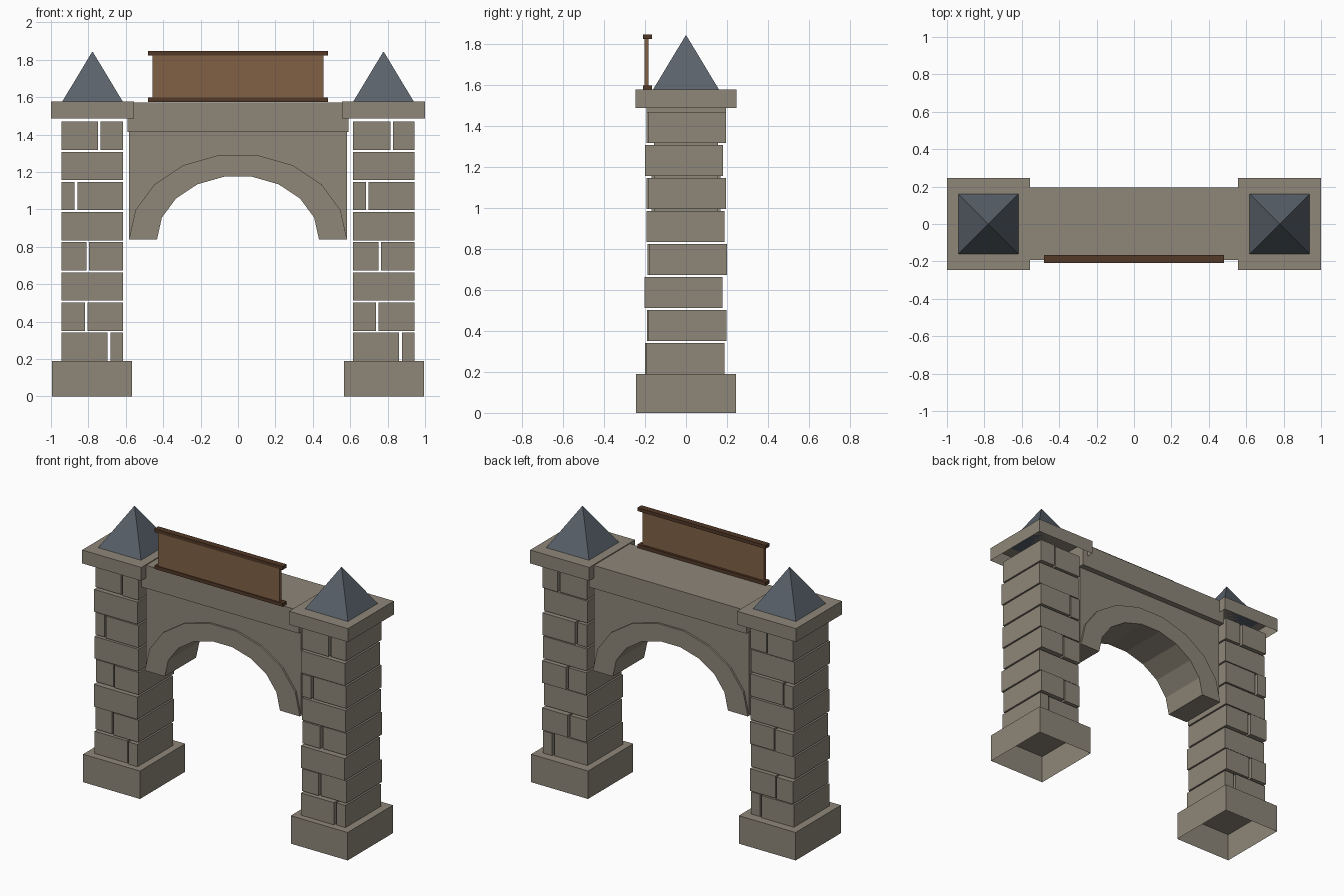
import bpy, bmesh
from math import cos, sin, radians

cube = bpy.data.objects.get("Cube")
if cube:
    bpy.data.objects.remove(cube, do_unlink=True)


def material(name, rgb):
    m = bpy.data.materials.new(name)
    m.use_nodes = True
    m.diffuse_color = (*rgb, 1)
    m.node_tree.nodes["Principled BSDF"].inputs["Base Color"].default_value = (*rgb, 1)
    return m


STONE = material("stone", (0.27, 0.24, 0.19))
SLATE = material("slate", (0.10, 0.12, 0.145))
WOOD = material("wood", (0.22, 0.12, 0.06))
DARK_WOOD = material("dark_wood", (0.085, 0.04, 0.02))


def finish(name, bm, mat):
    bmesh.ops.recalc_face_normals(bm, faces=bm.faces)
    me = bpy.data.meshes.new(name)
    bm.to_mesh(me)
    bm.free()
    me.materials.append(mat)
    ob = bpy.data.objects.new(name, me)
    bpy.context.collection.objects.link(ob)
    return ob


def add_box(bm, x, y, z):
    """Box from (low, high) ranges on each axis."""
    verts = bmesh.ops.create_cube(bm, size=1)["verts"]
    for v in verts:
        for i, (a, b) in enumerate((x, y, z)):
            v.co[i] = (a + b) / 2 + v.co[i] * (b - a)


def box(name, x, y, z, mat, open_bottom=False):
    bm = bmesh.new()
    add_box(bm, x, y, z)
    if open_bottom:
        low = min(bm.faces, key=lambda f: f.calc_center_median().z)
        bmesh.ops.delete(bm, geom=[low], context="FACES_ONLY")
    return finish(name, bm, mat)


def extrude_strip(name, lower, upper, half_depth, mat):
    """Solid between two matching (x, z) polylines, extruded along y."""
    bm = bmesh.new()
    rings = []
    for (ax, az), (bx, bz) in zip(lower, upper):
        rings.append([bm.verts.new(p) for p in (
            (ax, -half_depth, az), (bx, -half_depth, bz),
            (bx, half_depth, bz), (ax, half_depth, az))])
    for r, s in zip(rings, rings[1:]):
        for i in range(4):
            j = (i + 1) % 4
            bm.faces.new((r[i], r[j], s[j], s[i]))
    bm.faces.new(rings[0])
    bm.faces.new(rings[-1])
    return finish(name, bm, mat)


# Towers: joint positions per course (None = one full-width stone)
JOINTS = {
    "right": (-0.69, -0.812, None, -0.803, None, -0.866, None, -0.742),
    "left": (0.869, 0.745, None, 0.757, None, 0.692, None, 0.823),
}
# Front-to-back shift of each course
SHIFTS = (-0.003, 0.008, -0.012, 0.01, -0.003, 0.005, -0.01, 0.005)
INNER, OUTER = 0.615, 0.943

for side, sign in (("right", -1), ("left", 1)):
    def span(a, b):
        return tuple(sorted((sign * a, sign * b)))

    box(side + "_base", span(0.567, 0.995), (-0.243, 0.243), (0, 0.19), STONE, True)
    box(side + "_cap", span(0.556, 1.0), (-0.246, 0.246), (1.487, 1.578), STONE, True)

    # Stacked stone courses with open joints
    bm = bmesh.new()
    low, high = span(INNER, OUTER)
    for row, (joint, shift) in enumerate(zip(JOINTS[side], SHIFTS)):
        z = 0.19 + row * 0.1612
        spans = [(low, high)] if joint is None else [(low, joint - 0.007), (joint + 0.007, high)]
        for s in spans:
            inner = joint is not None and min(map(abs, s)) < INNER + 0.01
            dy = shift - (0.008 if inner else 0)
            add_box(bm, s, (dy - 0.19, dy + 0.19), (z, z + 0.151))
    finish(side + "_tower_stones", bm, STONE)

    # Pyramid roof
    bm = bmesh.new()
    cx, r = sign * 0.778, 0.161
    corners = [bm.verts.new((cx + a * r, b * r, 1.578))
               for a, b in ((-1, -1), (1, -1), (1, 1), (-1, 1))]
    tip = bm.verts.new((cx, 0, 1.845))
    bm.faces.new(corners)
    for i in range(4):
        bm.faces.new((corners[i], corners[(i + 1) % 4], tip))
    finish(side + "_roof", bm, SLATE)

# Arch ring, wall above it and the lintel beam
SPRING = 0.84


def arc(rx, rz):
    return [(rx * cos(radians(a)), SPRING + rz * sin(radians(a))) for a in range(0, 181, 20)]


outer = arc(0.583, 0.458)
extrude_strip("arch_ring", arc(0.433, 0.34), outer, 0.168, STONE)
wall_low = [(0.583, SPRING + 0.002)] + outer[1:-1] + [(-0.583, SPRING + 0.002)]
extrude_strip("arch_wall", wall_low, [(x, 1.42) for x, z in wall_low], 0.155, STONE)
box("lintel", (-0.592, 0.592), (-0.192, 0.195), (1.415, 1.572), STONE)

# Sign board with rails
box("sign_board", (-0.458, 0.456), (-0.203, -0.182), (1.59, 1.835), WOOD)
for name, z in (("sign_lower_rail", 1.574), ("sign_upper_rail", 1.824)):
    box(name, (-0.482, 0.482), (-0.209, -0.167), (z, z + 0.023), DARK_WOOD)
